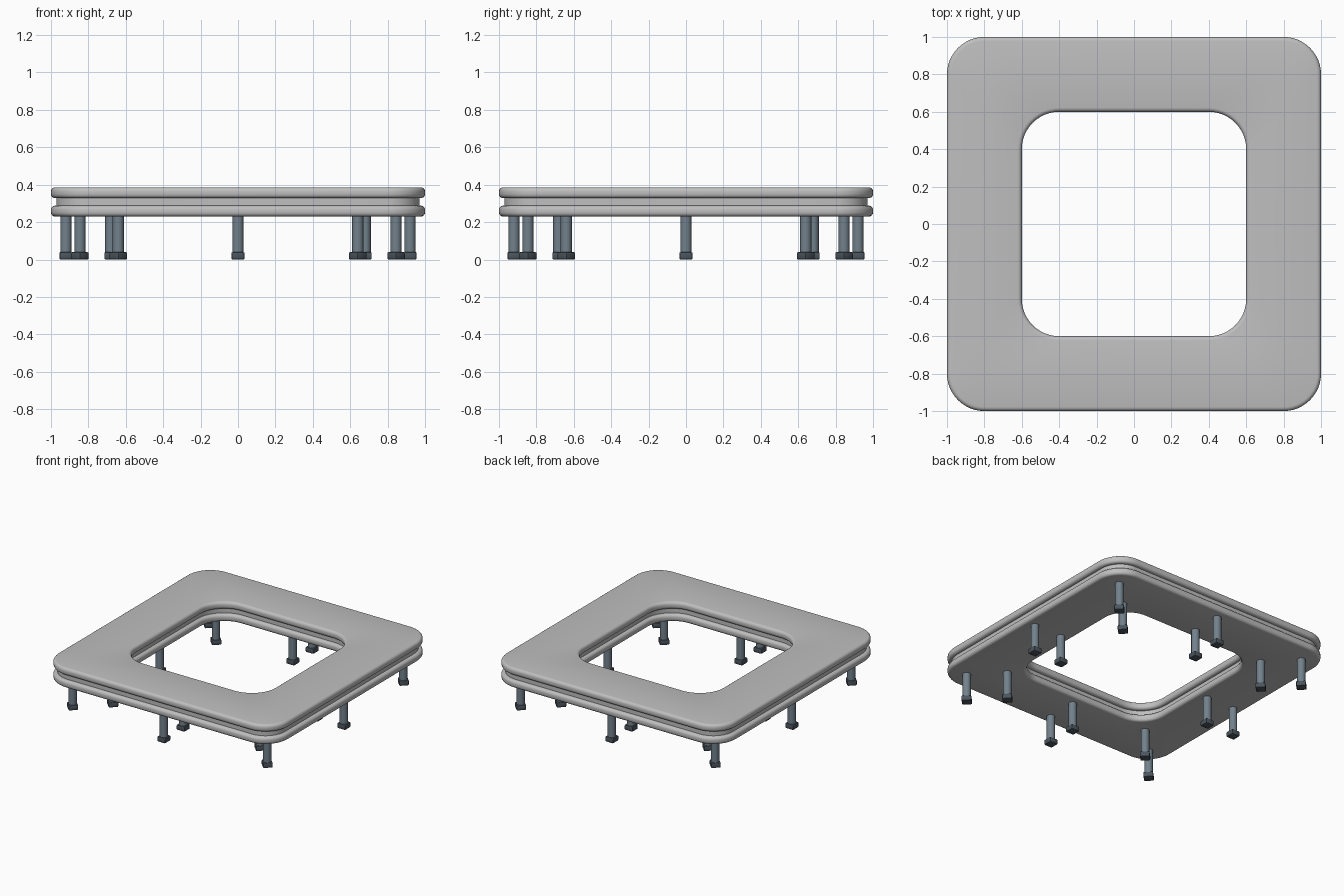
import bpy, bmesh, math
from mathutils import Matrix

cube = bpy.data.objects.get("Cube")
if cube:
    bpy.data.objects.remove(cube, do_unlink=True)


def material(name, rgb):
    mat = bpy.data.materials.new(name)
    mat.use_nodes = True
    mat.diffuse_color = (*rgb, 1)
    mat.node_tree.nodes["Principled BSDF"].inputs["Base Color"].default_value = (*rgb, 1)
    return mat


light_grey = material("light grey", (0.52, 0.52, 0.52))
steel = material("blue steel", (0.17, 0.22, 0.26))
dark_steel = material("dark steel", (0.07, 0.09, 0.11))


def finish(bm, name, mat):
    bmesh.ops.recalc_face_normals(bm, faces=bm.faces)
    mesh = bpy.data.meshes.new(name)
    bm.to_mesh(mesh)
    bm.free()
    mesh.materials.append(mat)
    obj = bpy.data.objects.new(name, mesh)
    bpy.context.collection.objects.link(obj)
    bpy.ops.object.select_all(action='DESELECT')
    obj.select_set(True)
    bpy.context.view_layer.objects.active = obj
    bpy.ops.object.shade_smooth_by_angle(angle=math.radians(32))
    return obj


def rounded_square(bm, half, radius, z, steps=12):
    """Loop of vertices around a square with rounded corners."""
    loop = []
    for k, (sx, sy) in enumerate([(1, 1), (-1, 1), (-1, -1), (1, -1)]):
        for i in range(steps + 1):
            a = math.pi / 2 * (k + i / steps)
            loop.append(bm.verts.new((sx * (half - radius) + radius * math.cos(a),
                                      sy * (half - radius) + radius * math.sin(a), z)))
    return loop


def frame_ring(name, inset, z0, z1, bevel, mat):
    """Square frame swept from a flat section with rounded edges."""
    side = [(inset, z0), (inset, z1)]
    if bevel:
        arc = [math.pi / 2 * i / 4 for i in range(5)]
        side = [(inset + bevel * (1 - math.sin(a)), z0 + bevel * (1 - math.cos(a))) for a in arc]
        side += [(d, z0 + z1 - z) for d, z in reversed(side)]
    bm = bmesh.new()
    loops = [rounded_square(bm, 1 - d, 0.2 - d, z) for d, z in side]
    loops += [rounded_square(bm, 0.6 + d, 0.2 + d, z) for d, z in reversed(side)]
    for a, b in zip(loops, loops[1:] + loops[:1]):
        for i in range(len(a)):
            j = (i + 1) % len(a)
            bm.faces.new((a[i], a[j], b[j], b[i]))
    return finish(bm, name, mat)


# Two rounded frames with a recessed frame between them
frame_ring("lower_frame", 0, 0.23, 0.288, 0.022, light_grey)
frame_ring("middle_frame", 0.03, 0.28, 0.335, 0, light_grey)
frame_ring("upper_frame", 0, 0.328, 0.386, 0.022, light_grey)


def bolt(name, x, y, turn):
    """Round shank with a bevelled square head at its foot."""
    place = Matrix.Translation((x, y, 0)) @ Matrix.Rotation(turn, 4, 'Z')
    bm = bmesh.new()
    bmesh.ops.create_cone(bm, cap_ends=True, segments=16, radius1=0.03, radius2=0.03, depth=0.21,
                          matrix=place @ Matrix.Translation((0, 0, 0.135)))
    finish(bm, name + "_shank", steel)
    bm = bmesh.new()
    bmesh.ops.create_cube(bm, matrix=Matrix.Translation((0, 0, 0.02)) @ Matrix.Diagonal((0.07, 0.07, 0.04, 1)))
    bmesh.ops.bevel(bm, geom=bm.edges[:], offset=0.007, segments=2, profile=0.5, affect='EDGES')
    bm.transform(place)
    finish(bm, name + "_head", dark_steel)


# Outer and inner rows: one bolt per side and one per corner
for row, mid, corner in (("outer", 0.92, 0.845), ("inner", 0.68, 0.64)):
    for k in range(4):
        turn = k * math.pi / 2
        c, s = round(math.cos(turn)), round(math.sin(turn))
        bolt(f"{row}_side_bolt_{k + 1}", mid * c, mid * s, turn)
        bolt(f"{row}_corner_bolt_{k + 1}", corner * (c - s), corner * (c + s), turn + math.pi / 4)
